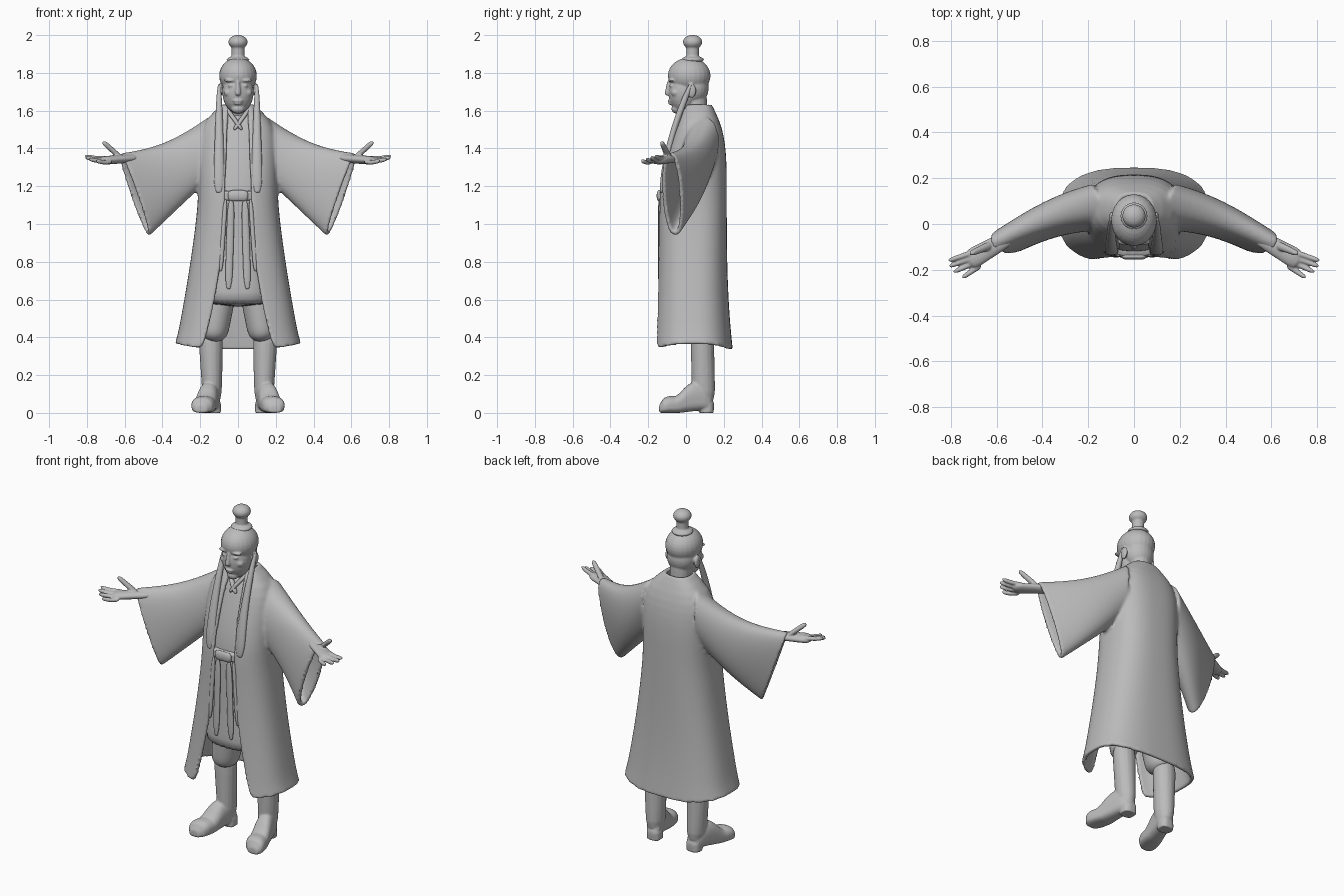
import bpy, bmesh, math
from mathutils import Vector, Matrix

cube = bpy.data.objects.get("Cube")
if cube:
    bpy.data.objects.remove(cube, do_unlink=True)

GREY = (0.5, 0.5, 0.5, 1)
clay = bpy.data.materials.new("clay_grey")
clay.use_nodes = True
clay.diffuse_color = GREY
for node in clay.node_tree.nodes:
    if node.type == 'BSDF_PRINCIPLED':
        node.inputs["Base Color"].default_value = GREY

WAIST, COLLAR, HEM, SKIRT_HEM = 1.15, 1.63, .335, .56


def mix(a, b, t):
    return a + (b - a) * t


def steps(count):
    """Evenly spaced values from zero to one."""
    return [k / (count - 1) for k in range(count)]


def turn(count):
    """Evenly spaced angles around a full circle."""
    return [math.tau * k / count for k in range(count)]


def signed_power(value, power):
    return math.copysign(abs(value) ** power, value)


def rounding(t):
    """Width factor that closes a form softly at both ends."""
    return max(.2, 1 - abs(2 * t - 1) ** 8) ** .5


def loft(bm, rings, closed=True, cap=True):
    """Skin a list of point rings."""
    rows = [[bm.verts.new(point) for point in ring] for ring in rings]
    count = len(rows[0])
    for low, high in zip(rows, rows[1:]):
        for i in range(count if closed else count - 1):
            j = (i + 1) % count
            bm.faces.new((low[i], low[j], high[j], high[i]))
    if cap:
        bm.faces.new(rows[0][::-1])
        bm.faces.new(rows[-1])


def limb(bm, start, end, wide, thick, taper=1, bow=(0, 0, 0), side=(1, 0, 0)):
    """Oval form with rounded ends along a bowed path."""
    start, end, bow = Vector(start), Vector(end), Vector(bow)
    along = (end - start).normalized()
    across = Vector(side)
    across = (across - along * across.dot(along)).normalized()
    depth = along.cross(across)
    rings = []
    for step in steps(12):
        t = (1 - math.cos(math.pi * step)) / 2
        centre = start.lerp(end, t) + bow * math.sin(math.pi * t)
        w = wide * mix(1, taper, t) * rounding(t)
        d = thick * rounding(t)
        rings.append([centre + across * w * math.cos(a) + depth * d * math.sin(a)
                      for a in turn(16)])
    loft(bm, rings)


def ball(bm, centre, radii):
    place = Matrix.Translation(centre) @ Matrix.Diagonal((*radii, 1))
    bmesh.ops.create_uvsphere(bm, u_segments=24, v_segments=16, radius=1, matrix=place)


def oval(z, half, front, back, angles, lift=0):
    """Rounded-box cross-section, angles measured from the front."""
    centre, depth = (front + back) / 2, (back - front) / 2
    return [Vector((half * signed_power(math.sin(a), .75),
                    centre - depth * signed_power(math.cos(a), .75),
                    z + lift * math.sin(a) ** 2)) for a in angles]


def flare(z):
    """How far a height lies below the waist."""
    return max(0, (WAIST - z) / .8)


def rise(z):
    """How far a height lies above the waist, one at the collar."""
    return min(1, max(0, (z - WAIST) / (COLLAR - WAIST)))


def front(z):
    return -.135 * (1 - rise(z) ** 1.5) - .03 * flare(z) ** 2


def shoulder(z, neck, chest):
    return mix(neck, chest, (1 - rise(z) ** 5) ** .5)


def finish(bm, name, mirror=False, sub=0, cloth=0, voxel=0):
    """Turn the mesh into an object with its modifier stack."""
    bmesh.ops.recalc_face_normals(bm, faces=bm.faces)
    mesh = bpy.data.meshes.new(name)
    bm.to_mesh(mesh)
    bm.free()
    mesh.materials.append(clay)
    for face in mesh.polygons:
        face.use_smooth = True
    part = bpy.data.objects.new(name, mesh)
    bpy.context.collection.objects.link(part)
    if mirror:
        part.modifiers.new("mirror", 'MIRROR')
    if sub:
        part.modifiers.new("round", 'SUBSURF').levels = sub
    if cloth:
        solid = part.modifiers.new("cloth", 'SOLIDIFY')
        solid.thickness, solid.offset = cloth, 0
    if voxel:
        blend = part.modifiers.new("blend", 'REMESH')
        blend.mode, blend.voxel_size, blend.use_smooth_shade = 'VOXEL', voxel, True
        part.modifiers.new("soften", 'SMOOTH').iterations = 4


# Open coat with wide sleeves: half is built, then mirrored
bm = bmesh.new()
rings = []
for t in steps(16):
    z = mix(HEM, COLLAR, t)
    half = shoulder(z, .07, .2) + .12 * flare(z) ** 1.3
    back = .205 + .03 * flare(z) ** 3 - .08 * rise(z) ** 4
    gap = .07 + .115 * flare(z) ** 2 - .02 * rise(z)
    edge = math.asin((gap / half) ** (1 / .75))
    angles = [mix(edge, math.pi, a) for a in steps(24)]
    rings.append(oval(z, half, front(z), back, angles, lift=0 if t else .03))
loft(bm, rings, closed=False, cap=False)
across = Vector((.36, .93, 0))
rings = []
for t in steps(8):
    bend = math.sin(math.pi * t)
    top = Vector((.14, .09, 1.56)).lerp(Vector((.62, -.085, 1.365)), t)
    top += Vector((0, .025, -.04)) * bend
    bottom = Vector((.15, .06, 1.26)).lerp(Vector((.475, -.06, .945)), t)
    bottom += Vector((0, .025, 0)) * bend
    half = mix(.095, .048, t)
    rings.append([top.lerp(bottom, (1 - math.cos(a)) / 2)
                  + across * half * signed_power(math.sin(a), .8) for a in turn(28)])
loft(bm, rings, cap=False)
finish(bm, "coat", mirror=True, sub=1, cloth=.022, voxel=.009)

# Inner robe
bm = bmesh.new()
loft(bm, [oval(z, shoulder(z, .05, .15) + .04 * flare(z), front(z) + .012,
               mix(.16, .1, rise(z) ** 4), turn(32))
          for z in (mix(SKIRT_HEM, 1.6, t) for t in steps(14))])
finish(bm, "inner_robe", sub=1)

# Collar edges meeting in a V
bm = bmesh.new()
limb(bm, (.066, .02, 1.62), (-.02, -.05, 1.5), .014, .011,
     bow=(0, -.012, 0), side=(1, 0, 1))
finish(bm, "collar", mirror=True, sub=1)

# Belt with knot
bm = bmesh.new()
loft(bm, [oval(mix(1.12, 1.18, t), .145, -.143, .16, turn(32)) for t in steps(6)])
finish(bm, "belt", sub=1)
bm = bmesh.new()
limb(bm, (-.053, -.142, WAIST), (.053, -.142, WAIST), .03, .014, side=(0, 0, 1))
finish(bm, "belt_knot", sub=1)

# Hanging sash ends, a broad one and a narrow one on each side
bm = bmesh.new()
limb(bm, (.036, -.14, 1.13), (.05, -.138, .655), .02, .01)
limb(bm, (.066, -.136, 1.13), (.092, -.136, .75), .012, .01)
finish(bm, "sash_ends", mirror=True, sub=1)

# Long side locks falling from the ears
bm = bmesh.new()
limb(bm, (.1, .025, 1.74), (.1, -.13, 1.165), .013, .017, taper=2.6, bow=(0, -.025, 0))
finish(bm, "side_locks", mirror=True, sub=1)

# Head, face and neck blended together
bm = bmesh.new()
ball(bm, (0, .017, 1.785), (.1, .113, .096))
ball(bm, (0, -.013, 1.7), (.083, .08, .115))
ball(bm, (0, -.05, 1.61), (.036, .027, .026))
ball(bm, (0, .04, 1.72), (.085, .08, .09))
limb(bm, (0, .06, 1.4), (0, .05, 1.75), .06, .058)
limb(bm, (0, -.086, 1.76), (0, -.102, 1.68), .009, .013, taper=1.8)
ball(bm, (0, -.084, 1.652), (.027, .014, .007))
ball(bm, (0, -.08, 1.638), (.022, .014, .008))
for s in (-1, 1):
    ball(bm, (s * .04, -.075, 1.76), (.034, .018, .009))
    ball(bm, (s * .036, -.074, 1.732), (.018, .015, .008))
    ball(bm, (s * .05, -.055, 1.695), (.026, .024, .022))
    ball(bm, (s * .097, .03, 1.705), (.011, .024, .038))
finish(bm, "head", voxel=.005)

# Topknot: bound stem with a bun
bm = bmesh.new()
ball(bm, (0, .035, 1.87), (.06, .06, .02))
limb(bm, (0, .035, 1.84), (0, .035, 1.97), .034, .034)
ball(bm, (0, .035, 1.963), (.051, .051, .038))
finish(bm, "topknot", voxel=.005)

# Open hands, palm up, with a fan of fingers and a raised thumb
bm = bmesh.new()
sideways = (0, 1, 0)
limb(bm, (.53, -.05, 1.35), (.73, -.165, 1.335), .034, .023, taper=1.4, side=sideways)
for t in steps(4):
    base = Vector((.69, -.12, 1.35)).lerp(Vector((.67, -.18, 1.33)), t)
    tip = Vector((.81, -.16, 1.36)).lerp(Vector((.75, -.235, 1.335)), t)
    tip.x += .02 * math.sin(math.pi * t)
    limb(bm, base, tip, .014, .012, taper=.7, bow=(0, 0, -.006), side=sideways)
limb(bm, (.62, -.09, 1.35), (.715, -.13, 1.435), .02, .014, taper=.6, side=sideways)
finish(bm, "hands", mirror=True, voxel=.0045)

# Baggy trousers gathered into the boots
bm = bmesh.new()
limb(bm, (.09, .05, .68), (.135, .07, .38), .09, .09, taper=.85)
finish(bm, "trousers", mirror=True, sub=1)

# Boots: shaft, foot and heel blended together
bm = bmesh.new()
limb(bm, (.145, .085, .45), (.136, .094, .04), .068, .062, taper=.72)
rings = []
for t in steps(14):
    instep = math.sin(math.pi * min(1, 1.5 * t))
    low = .022 * max(0, 1 - 1.6 * t)
    height = (.09 + .075 * instep - low) * rounding(t) / 2
    half = mix(.044, .066, t) * rounding(t)
    rings.append([Vector((mix(.13, .196, t) + half * signed_power(math.cos(a), .8),
                          mix(.148, -.142, t),
                          low + height + height * signed_power(
                              math.sin(a), .5 if math.sin(a) < 0 else 1)))
                  for a in turn(24)])
loft(bm, rings)
loft(bm, [[point + Vector((.133, 0, 0)) for point in oval(z, .043, .07, .147, turn(24))]
          for z in (0, .05)])
finish(bm, "boots", mirror=True, voxel=.006)
